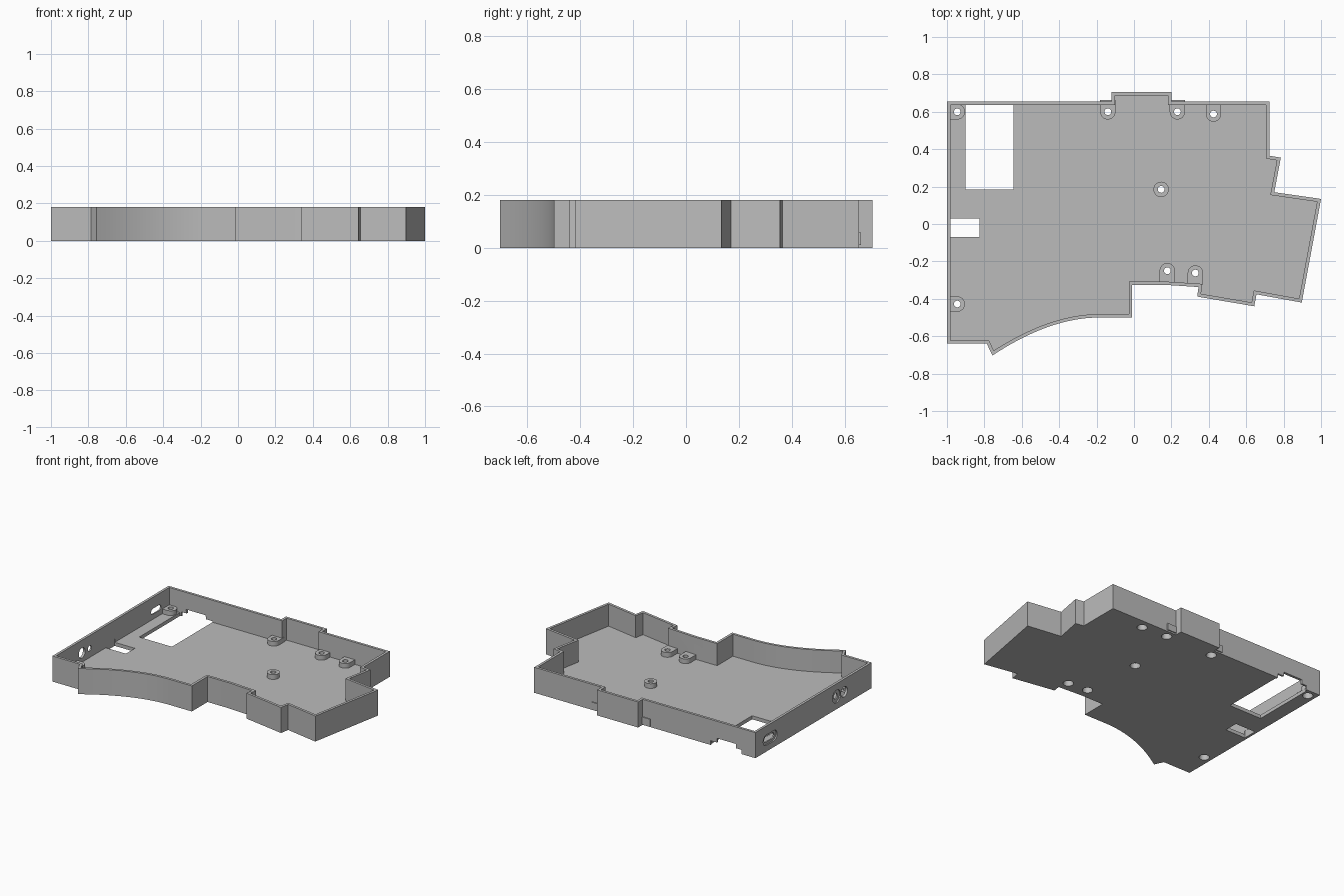
import bpy, bmesh, math
from mathutils import Vector

if "Cube" in bpy.data.objects:
    bpy.data.objects.remove(bpy.data.objects["Cube"])

HEIGHT, FLOOR, WALL = 0.18, 0.025, 0.018

grey = bpy.data.materials.new("plain grey")
grey.use_nodes = True
grey.diffuse_color = (0.5, 0.5, 0.5, 1)
grey.node_tree.nodes["Principled BSDF"].inputs["Base Color"].default_value = (0.5, 0.5, 0.5, 1)


def make(name, bm):
    bmesh.ops.recalc_face_normals(bm, faces=bm.faces)
    mesh = bpy.data.meshes.new(name)
    bm.to_mesh(mesh)
    bm.free()
    mesh.materials.append(grey)
    obj = bpy.data.objects.new(name, mesh)
    bpy.context.collection.objects.link(obj)
    return obj


def prism(name, outline, z0, z1):
    bm = bmesh.new()
    face = bm.faces.new([bm.verts.new((x, y, z0)) for x, y in outline])
    top = bmesh.ops.extrude_face_region(bm, geom=[face])["geom"]
    bmesh.ops.translate(bm, vec=(0, 0, z1 - z0),
                        verts=[v for v in top if isinstance(v, bmesh.types.BMVert)])
    return make(name, bm)


def box(name, x0, x1, y0, y1, z0, z1):
    return prism(name, [(x0, y0), (x1, y0), (x1, y1), (x0, y1)], z0, z1)


def cone(name, loc, r1, r2, depth, along_x=False):
    bm = bmesh.new()
    bmesh.ops.create_cone(bm, cap_ends=True, segments=32, radius1=r1, radius2=r2, depth=depth)
    obj = make(name, bm)
    if along_x:
        obj.rotation_euler.y = math.pi / 2
    obj.location = loc
    return obj


def slot(name, x0, x1, y, z, half_len, r):
    # Stadium-shaped cutter running through the side wall
    pts = []
    for i in range(24):
        a = 2 * math.pi * (i + 0.5) / 24
        side = half_len - r if math.cos(a) > 0 else r - half_len
        pts.append((r * math.sin(a), side + r * math.cos(a)))
    obj = prism(name, pts, 0, x1 - x0)
    obj.rotation_euler.y = math.pi / 2
    obj.location = (x0, y, z)
    return obj


def combine(target, tool, operation):
    bpy.context.view_layer.update()
    mod = target.modifiers.new("cut", 'BOOLEAN')
    mod.object, mod.operation, mod.solver = tool, operation, 'EXACT'
    bpy.context.view_layer.objects.active = target
    bpy.ops.object.modifier_apply(modifier=mod.name)
    bpy.data.objects.remove(tool)


def inset(points, d):
    # Mitred inward offset of a counter-clockwise outline
    result = []
    for i, p in enumerate(points):
        p = Vector(p)
        a = (p - Vector(points[i - 1])).normalized()
        b = (Vector(points[(i + 1) % len(points)]) - p).normalized()
        na, nb = Vector((-a.y, a.x)), Vector((-b.y, b.x))
        result.append(p + (na + nb) * d / (1 + na.dot(nb)))
    return result


# Outline of the case, with a curved palm edge at the front
start, ctrl, end = Vector((-0.757, -0.703)), Vector((-0.45, -0.5)), Vector((-0.185, -0.5))
curve = []
for i in range(17):
    t = i / 16
    curve.append(tuple(start * (1 - t) ** 2 + ctrl * 2 * t * (1 - t) + end * t * t))
outline = [(-1, -0.64), (-0.787, -0.64)] + curve + [
    (-0.01, -0.5), (-0.01, -0.325), (0.16, -0.325), (0.345, -0.337), (0.338, -0.388),
    (0.643, -0.44), (0.655, -0.376), (0.897, -0.42), (1, 0.134), (0.75, 0.17),
    (0.785, 0.355), (0.725, 0.365), (0.725, 0.655), (0.2, 0.655), (0.2, 0.705),
    (-0.12, 0.705), (-0.12, 0.655), (-1, 0.655)]

# Open tray: floor and perimeter wall
case = prism("case_tray", outline, 0, HEIGHT)
combine(case, prism("cavity", inset(outline, WALL), FLOOR, HEIGHT + 0.1), 'DIFFERENCE')

# Screw bosses, each with the direction of the wall it grows from
bosses = [(-0.945, 0.6, (-1, 0)), (-0.945, -0.428, (-1, 0)), (-0.14, 0.6, (0, 1)),
          (0.232, 0.6, (0, 1)), (0.425, 0.588, (0, 1)), (0.178, -0.25, (0, -1)),
          (0.328, -0.262, (0, -1)), (0.145, 0.185, None)]
R = 0.041
for x, y, out in bosses:
    if out:
        u = Vector(out)
        v = Vector((-u.y, u.x))
        c = Vector((x, y))
        reach = 0.047 if out[0] else 0.062
        pts = [c + u * reach - v * R, c + u * reach + v * R]
        for i in range(17):
            a = math.pi * i / 16
            pts.append(c + v * R * math.cos(a) - u * R * math.sin(a))
        boss = prism("boss", pts, 0.01, 0.058)
    else:
        boss = cone("boss", (x, y, 0.034), R, R, 0.048)
    combine(case, boss, 'UNION')

# Screw holes with countersinks from below
for x, y, out in bosses:
    combine(case, cone("hole", (x, y, 0.05), 0.018, 0.018, 0.2), 'DIFFERENCE')
    combine(case, cone("countersink", (x, y, 0.01), 0.036, 0.028, 0.05), 'DIFFERENCE')

# Floor windows and the stepped notch in the back wall
cutters = [
    box("large_window", -0.9, -0.645, 0.185, 0.642, -0.1, 0.05),
    box("small_window", -0.983, -0.825, -0.07, 0.03, -0.1, 0.05),
    box("notch_low", -0.89, -0.65, 0.6, 0.7, -0.1, 0.03),
    box("notch_high", -0.85, -0.7, 0.6, 0.7, -0.1, 0.06),
    # Side wall: connector slot and two round ports
    slot("connector_recess", -1.05, -0.991, 0.49, 0.08, 0.078, 0.037),
    slot("connector_slot", -1.05, -0.9, 0.49, 0.08, 0.055, 0.02),
    cone("jack_recess", (-1.02, -0.25, 0.09), 0.045, 0.045, 0.058, True),
    cone("jack_hole", (-1, -0.25, 0.09), 0.02, 0.02, 0.1, True),
    cone("round_port", (-1, -0.335, 0.09), 0.036, 0.036, 0.1, True)]
for cutter in cutters:
    combine(case, cutter, 'DIFFERENCE')

# Smooth the curves, keep edges crisp
bpy.ops.object.select_all(action='DESELECT')
case.select_set(True)
bpy.context.view_layer.objects.active = case
bpy.ops.object.shade_smooth_by_angle(angle=math.radians(25))
